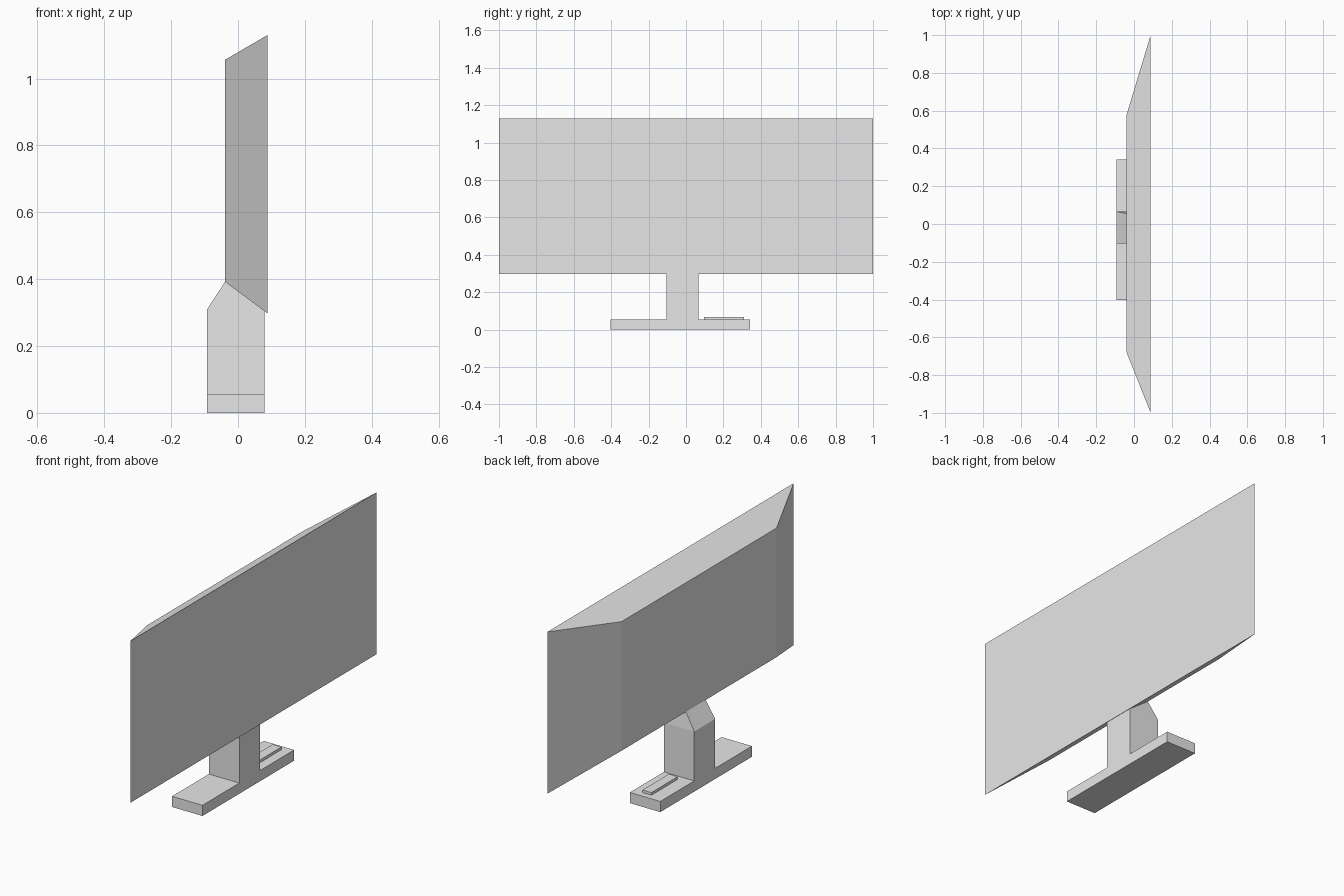
import bpy
import bmesh

cube = bpy.data.objects.get("Cube")
if cube:
    bpy.data.objects.remove(cube, do_unlink=True)

grey = bpy.data.materials.new("light grey")
grey.use_nodes = True
colour = (0.8, 0.8, 0.8, 1)
grey.diffuse_color = colour
grey.node_tree.nodes["Principled BSDF"].inputs["Base Color"].default_value = colour


def finish(name, bm):
    """Turn a bmesh into a flat shaded grey object."""
    bmesh.ops.recalc_face_normals(bm, faces=bm.faces)
    mesh = bpy.data.meshes.new(name)
    bm.to_mesh(mesh)
    bm.free()
    mesh.materials.append(grey)
    obj = bpy.data.objects.new(name, mesh)
    bpy.context.collection.objects.link(obj)
    return obj


def box(name, xs, ys, zs):
    bm = bmesh.new()
    bmesh.ops.create_cube(bm, size=1)
    for v in bm.verts:
        v.co = [r[0] if c < 0 else r[1] for c, r in zip(v.co, (xs, ys, zs))]
    return finish(name, bm)


def loft(name, loops):
    """Join matching point loops with side faces and cap both ends."""
    bm = bmesh.new()
    rings = [[bm.verts.new(p) for p in loop] for loop in loops]
    bm.faces.new(rings[0])
    bm.faces.new(rings[-1])
    for a, b in zip(rings, rings[1:]):
        for i in range(len(a)):
            j = (i + 1) % len(a)
            bm.faces.new((a[i], a[j], b[j], b[i]))
    return finish(name, bm)


def upright_rect(x, y0, y1, z0, z1):
    return [(x, y0, z0), (x, y1, z0), (x, y1, z1), (x, y0, z1)]


# Display: full panel tapering to a smaller, off-centre back
loft("screen", [upright_rect(0.088, -1, 1, 0.298, 1.13),
                upright_rect(-0.039, -0.68, 0.58, 0.392, 1.056)])

# Stand: foot, slim control strip and neck
back, front = -0.093, 0.08
box("foot", (back, front), (-0.403, 0.342), (0, 0.055))
box("control_strip", (-0.02, 0.03), (0.096, 0.31), (0.055, 0.069))
box("neck", (back, front), (-0.104, 0.066), (0.055, 0.309))


# Wedge that joins the neck to the back of the display
def wedge_end(y, peak_y):
    return [(back, y, 0.309), (front, y, 0.309), (-0.039, peak_y, 0.392)]


loft("neck_top", [wedge_end(-0.104, -0.104), wedge_end(0.066, 0.056)])
